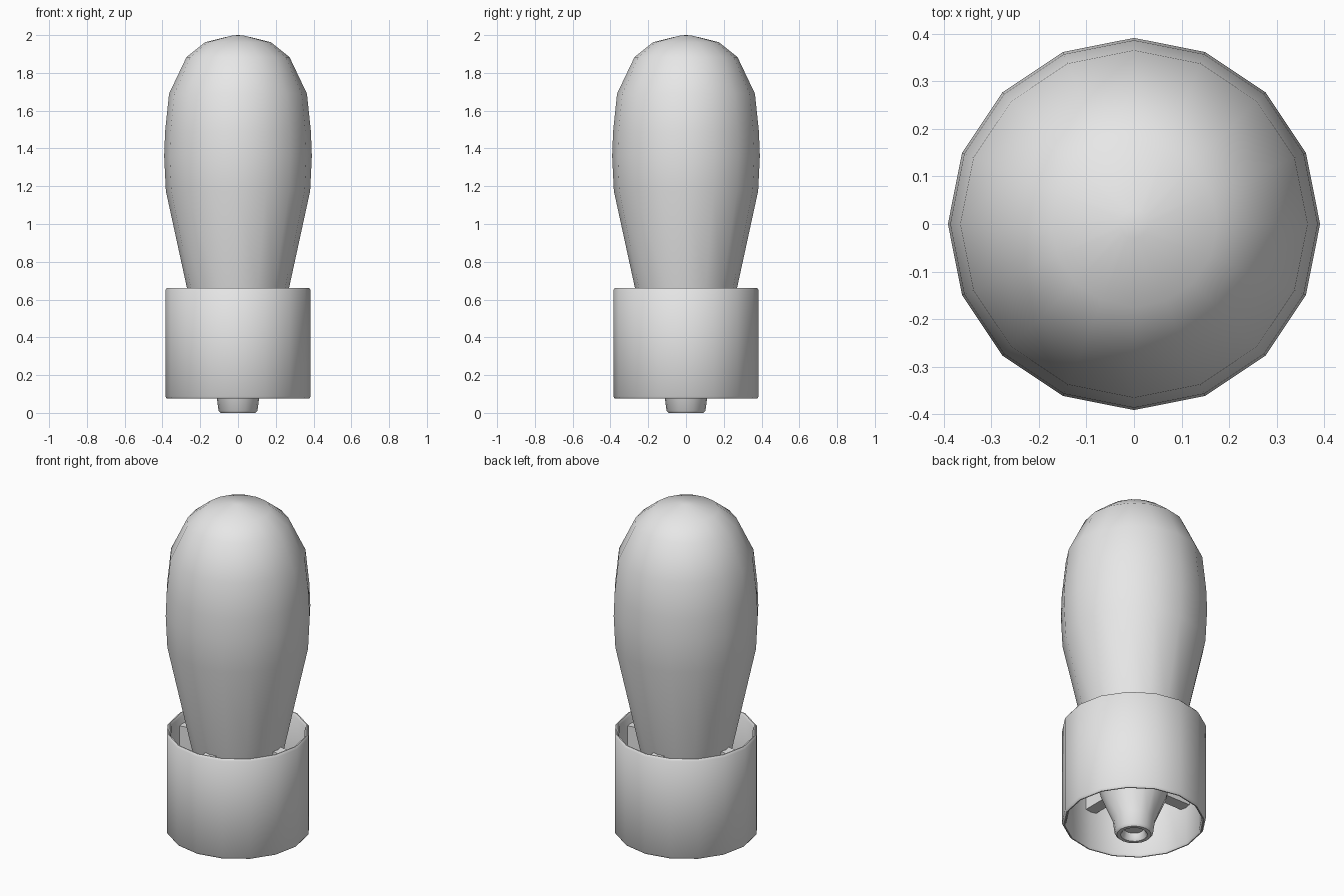
import bpy, bmesh, math
from mathutils import Matrix, Vector

cube = bpy.data.objects.get("Cube")
if cube:
    bpy.data.objects.remove(cube, do_unlink=True)

SIDES = 16

grey = bpy.data.materials.new("plain_grey")
grey.use_nodes = True
colour = (0.8, 0.8, 0.8, 1)
grey.diffuse_color = colour
grey.node_tree.nodes["Principled BSDF"].inputs["Base Color"].default_value = colour


def finish(name, bm, angle=35):
    """Turn a bmesh into a smooth-shaded grey object."""
    bmesh.ops.recalc_face_normals(bm, faces=bm.faces)
    mesh = bpy.data.meshes.new(name)
    bm.to_mesh(mesh)
    bm.free()
    mesh.materials.append(grey)
    obj = bpy.data.objects.new(name, mesh)
    bpy.context.collection.objects.link(obj)
    bpy.ops.object.select_all(action="DESELECT")
    obj.select_set(True)
    bpy.context.view_layer.objects.active = obj
    bpy.ops.object.shade_smooth_by_angle(angle=math.radians(angle))
    return obj


def lathe(name, profile, closed=False, angle=35):
    """Revolve (radius, height) points around z."""
    bm = bmesh.new()
    verts = [bm.verts.new((r, 0, z)) for r, z in profile]
    ends = verts[1:] + verts[:1] if closed else verts[1:]
    edges = [bm.edges.new(pair) for pair in zip(verts, ends)]
    bmesh.ops.spin(bm, geom=verts + edges, cent=(0, 0, 0), axis=(0, 0, 1),
                   angle=math.tau, steps=SIDES, use_merge=True)
    bmesh.ops.remove_doubles(bm, verts=bm.verts, dist=0.0005)
    return finish(name, bm, angle)


# Bulbous body tapering to a hollow tail tip
lathe("body", [
    (0, 2.0), (0.03, 1.998), (0.175, 1.962), (0.273, 1.883), (0.365, 1.69),
    (0.386, 1.49), (0.391, 1.36), (0.382, 1.175), (0.27, 0.66),
    (0.178, 0.24), (0.113, 0.085), (0.103, 0.012), (0.092, 0),
    (0.072, 0), (0.062, 0.012), (0.055, 0.04), (0, 0.04),
])

# Open tail ring with softened rims
lathe("tail_ring", [
    (0.362, 0.087), (0.37, 0.075), (0.376, 0.075), (0.385, 0.087),
    (0.385, 0.65), (0.376, 0.662), (0.37, 0.662), (0.362, 0.65),
], closed=True, angle=50)

# Four fins joining the body to the ring
for i, side in enumerate(("left", "back", "right", "front")):
    bm = bmesh.new()
    outline = [(0.13, 0.3), (0.366, 0.3), (0.366, 0.6), (0.2, 0.62)]
    face = bm.faces.new([bm.verts.new((r, -0.035, z)) for r, z in outline])
    out = bmesh.ops.extrude_face_region(bm, geom=[face])
    moved = [v for v in out["geom"] if isinstance(v, bmesh.types.BMVert)]
    bmesh.ops.translate(bm, verts=moved, vec=Vector((0, 0.07, 0)))
    bm.transform(Matrix.Rotation(i * math.pi / 2, 4, "Z"))
    finish(side + "_fin", bm)
